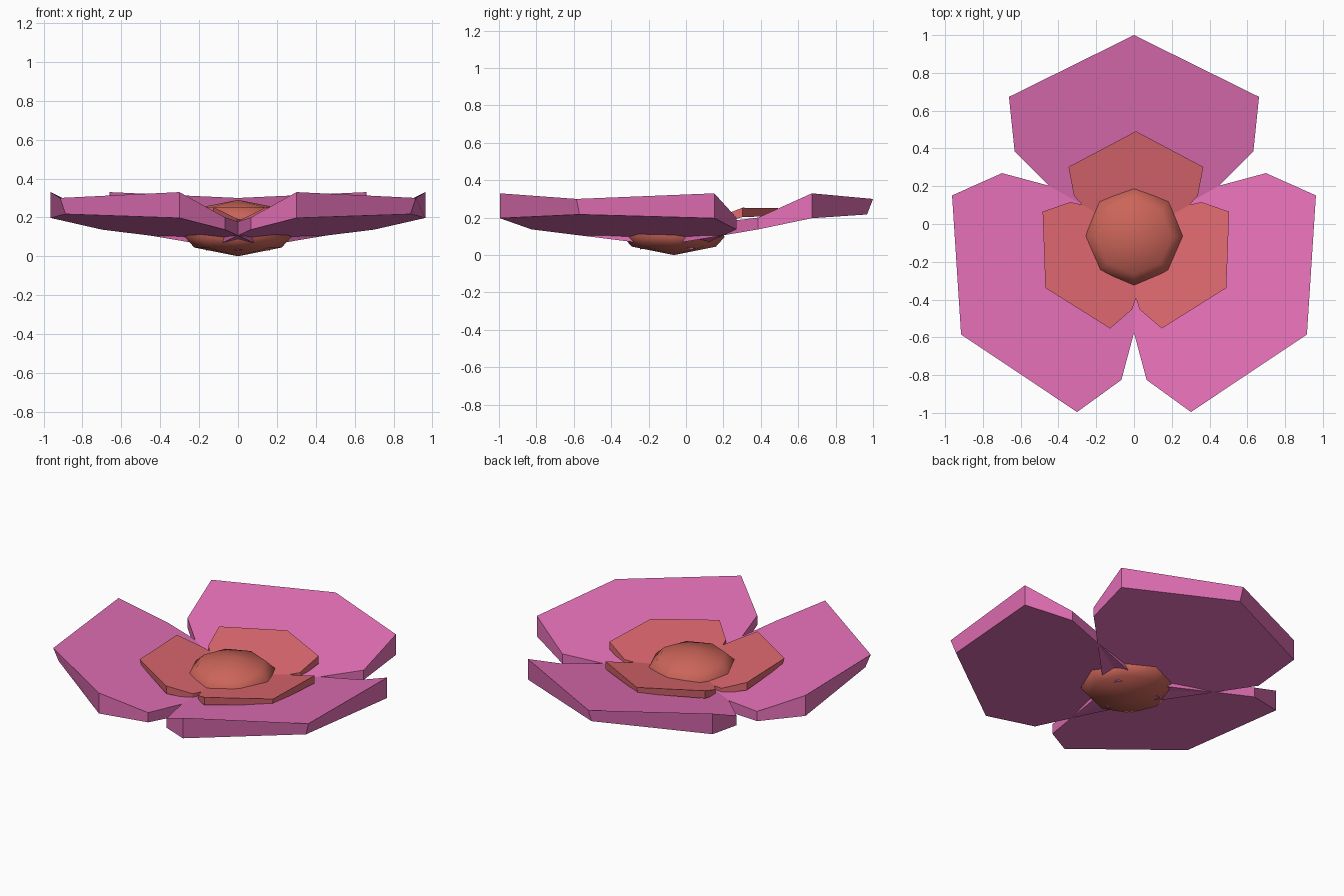
import bpy, bmesh
from math import radians, cos, sin, pi
from mathutils import Matrix

if "Cube" in bpy.data.objects:
    bpy.data.objects.remove(bpy.data.objects["Cube"])


def material(name, rgb):
    m = bpy.data.materials.new(name)
    m.diffuse_color = (*rgb, 1)
    m.use_nodes = True
    m.node_tree.nodes["Principled BSDF"].inputs["Base Color"].default_value = m.diffuse_color
    return m


def add_object(name, bm, mat):
    bmesh.ops.recalc_face_normals(bm, faces=bm.faces[:])
    me = bpy.data.meshes.new(name)
    bm.to_mesh(me)
    bm.free()
    me.materials.append(mat)
    ob = bpy.data.objects.new(name, me)
    bpy.context.collection.objects.link(ob)
    return ob


def petal_ring(name, half, centre, mat):
    """half: (x, y, bottom y, top z, bottom z) from the base round to the tip."""
    outline = half + [(-x, y, yb, zt, zb) for x, y, yb, zt, zb in half[-2:0:-1]]
    for i in range(3):
        bm = bmesh.new()
        top = [bm.verts.new((x, y, zt)) for x, y, yb, zt, zb in outline]
        bot = [bm.verts.new((x, yb, zb)) for x, y, yb, zt, zb in outline]
        bm.faces.new(top)
        bm.faces.new(bot[::-1])
        n = len(top)
        for k in range(n):
            j = (k + 1) % n
            bm.faces.new((top[k], bot[k], bot[j], top[j]))
        turn = Matrix.Translation((*centre, 0)) @ Matrix.Rotation(radians(120 * i), 4, 'Z')
        bm.transform(turn)
        add_object(f"{name}_{i + 1}", bm, mat)


pink = material("petal_pink", (0.79, 0.165, 0.48))
coral = material("petal_coral", (0.73, 0.14, 0.16))
rust = material("centre_rust", (0.60, 0.13, 0.10))

# Large outer petals
petal_ring("outer_petal", [
    (0, -0.19, -0.19, 0.125, 0.03),
    (0.632, 0.442, 0.442, 0.20, 0.137),
    (0.662, 0.73, 0.73, 0.33, 0.197),
    (0, 1.057, 1.025, 0.30, 0.217)], (0, -0.057), pink)

# Small inner petals
petal_ring("inner_petal", [
    (0, -0.15, -0.15, 0.155, 0.115),
    (0.328, 0.212, 0.212, 0.195, 0.16),
    (0.357, 0.364, 0.364, 0.253, 0.203),
    (0, 0.553, 0.54, 0.251, 0.208)], (0.01, -0.062), coral)

# Flattened eight-sided centre
bm = bmesh.new()
rings = []
for r, z in [(0.225, 0.045), (0.27, 0.095), (0.258, 0.195), (0.20, 0.25)]:
    rings.append([bm.verts.new((r * cos(k * pi / 4), -0.065 + r * sin(k * pi / 4), z))
                  for k in range(8)])
low = bm.verts.new((0, -0.065, 0.0))
high = bm.verts.new((0, -0.065, 0.29))
for k in range(8):
    j = (k + 1) % 8
    for a, b in zip(rings, rings[1:]):
        bm.faces.new((a[k], a[j], b[j], b[k]))
    bm.faces.new((low, rings[0][j], rings[0][k]))
    bm.faces.new((high, rings[-1][k], rings[-1][j]))
centre = add_object("flower_centre", bm, rust)
bpy.context.view_layer.objects.active = centre
centre.select_set(True)
bpy.ops.object.shade_smooth_by_angle(angle=radians(75))
